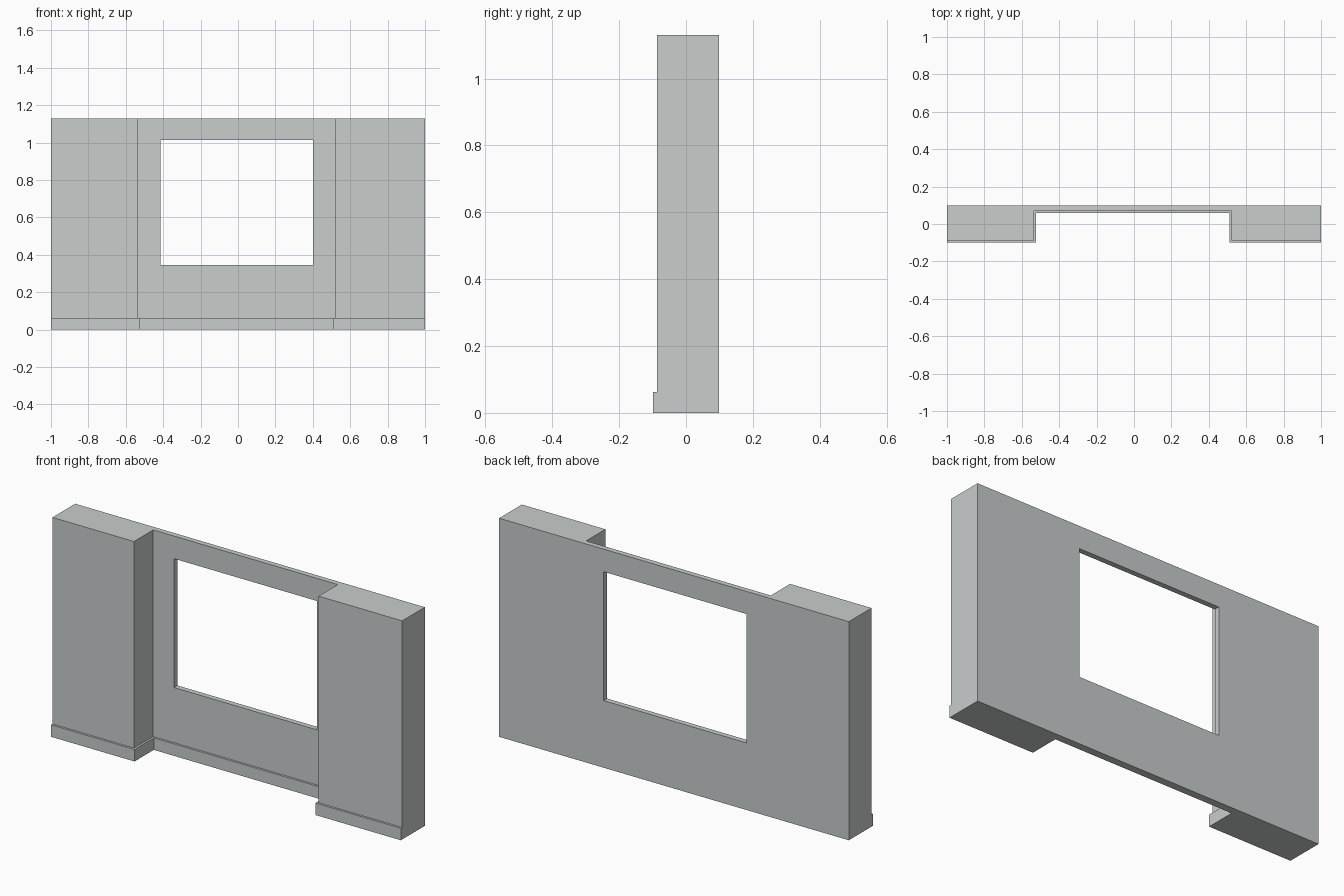
import bpy
import bmesh

if "Cube" in bpy.data.objects:
    bpy.data.objects.remove(bpy.data.objects["Cube"])

# Main sizes
HEIGHT = 1.13
BACK, RECESS, FRONT = 0.098, 0.07, -0.087      # y of back, recessed panel, piers
LEFT, RIGHT = -0.534, 0.522                    # inner edges of the piers
SKIRT_H, SKIRT_D = 0.062, 0.011                # skirting height and depth

plaster = bpy.data.materials.new("grey plaster")
plaster.diffuse_color = (0.58, 0.61, 0.605, 1)
plaster.use_nodes = True
plaster.node_tree.nodes["Principled BSDF"].inputs["Base Color"].default_value = plaster.diffuse_color


def extrude_plan(name, plan, z0, z1):
    """Extrude a closed plan outline upwards from z0 to z1."""
    bm = bmesh.new()
    face = bm.faces.new([bm.verts.new((x, y, z0)) for x, y in plan])
    result = bmesh.ops.extrude_face_region(bm, geom=[face], use_keep_orig=True)
    top = [v for v in result["geom"] if isinstance(v, bmesh.types.BMVert)]
    bmesh.ops.translate(bm, verts=top, vec=(0, 0, z1 - z0))
    bmesh.ops.recalc_face_normals(bm, faces=bm.faces)
    mesh = bpy.data.meshes.new(name)
    bm.to_mesh(mesh)
    bm.free()
    mesh.materials.append(plaster)
    obj = bpy.data.objects.new(name, mesh)
    bpy.context.collection.objects.link(obj)
    return obj


def front_line(d):
    """Front outline of the wall, pushed outwards by d."""
    return [(-1, FRONT - d), (LEFT + d, FRONT - d), (LEFT + d, RECESS - d),
            (RIGHT - d, RECESS - d), (RIGHT - d, FRONT - d), (1, FRONT - d)]


# Wall: two thick piers joined by a thin recessed panel
wall = extrude_plan("wall", front_line(0) + [(1, BACK), (-1, BACK)], 0, HEIGHT)

# Window opening cut through the panel
cutter = extrude_plan("window_cutter",
                      [(-0.415, -0.05), (0.402, -0.05), (0.402, 0.2), (-0.415, 0.2)],
                      0.347, 1.013)
cutter.hide_render = True
cut = wall.modifiers.new("window", "BOOLEAN")
cut.operation = "DIFFERENCE"
cut.solver = "EXACT"
cut.object = cutter
bpy.context.view_layer.objects.active = wall
bpy.ops.object.modifier_apply(modifier=cut.name)
bpy.data.objects.remove(cutter)

# Skirting board following the front outline
extrude_plan("skirting_board", front_line(SKIRT_D) + front_line(0)[::-1], 0, SKIRT_H)
